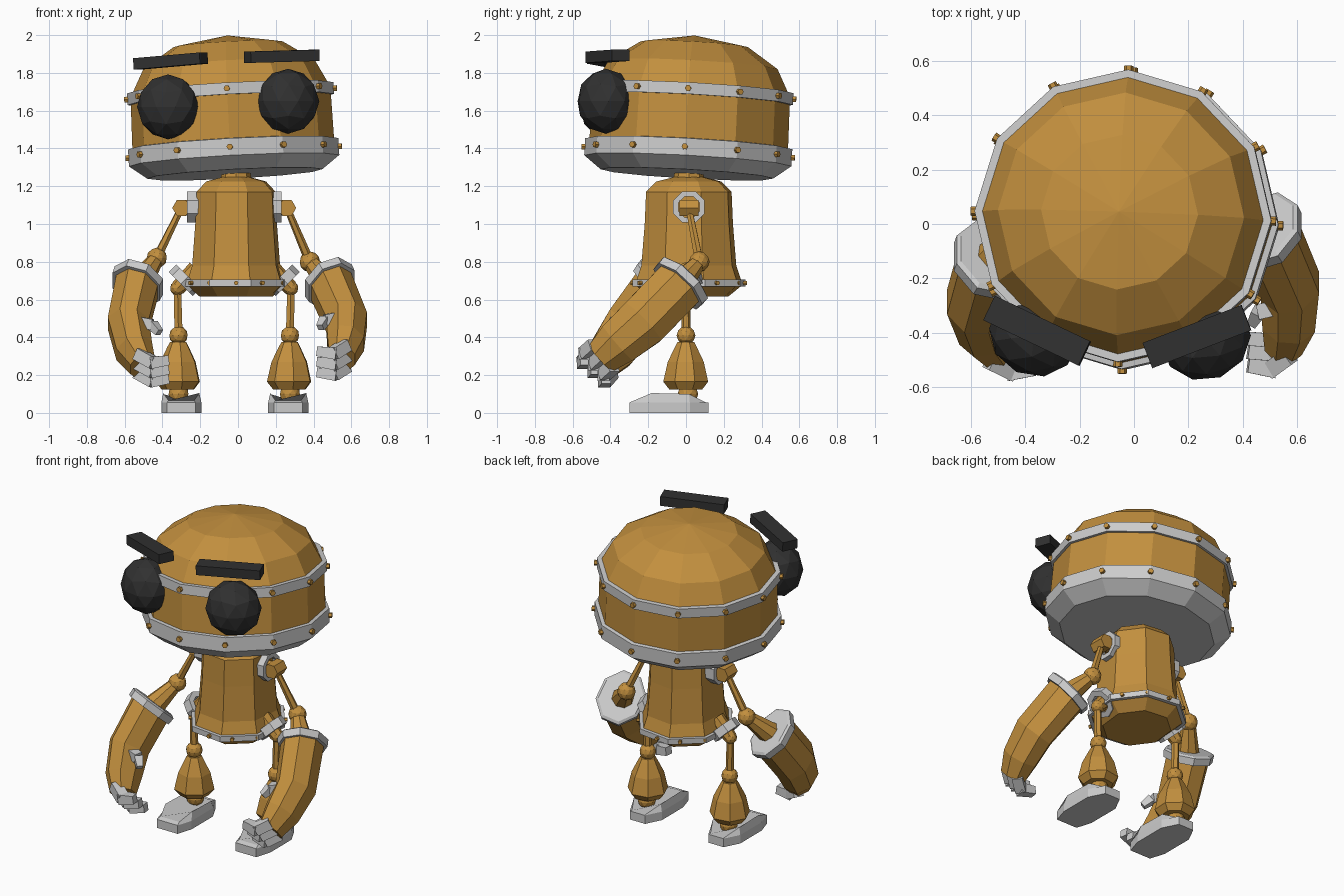
import bpy, bmesh
from math import sin, cos, pi, radians
from mathutils import Vector as V, Matrix

if "Cube" in bpy.data.objects:
    bpy.data.objects.remove(bpy.data.objects["Cube"])

def material(name, rgb):
    m = bpy.data.materials.new(name)
    m.diffuse_color = (*rgb, 1)
    m.use_nodes = True
    m.node_tree.nodes["Principled BSDF"].inputs["Base Color"].default_value = m.diffuse_color
    return m

GOLD = material("gold_paint", (0.54, 0.275, 0.048))
DARK = material("dark_rubber", (0.03, 0.03, 0.03))

def finish(name, bm, mat, M):
    bmesh.ops.recalc_face_normals(bm, faces=bm.faces)
    me = bpy.data.meshes.new(name)
    bm.to_mesh(me)
    bm.free()
    me.transform(M)
    ob = bpy.data.objects.new(name, me)
    bpy.context.collection.objects.link(ob)
    if mat:
        me.materials.append(mat)
    return ob

def skin(name, rings, mat=None, M=Matrix(), closed=False):
    """Bridge rings of points; a ring with one point is a pole."""
    bm = bmesh.new()
    rs = [[bm.verts.new(p) for p in r] for r in rings]
    for a, b in zip(rs, rs[1:] + (rs[:1] if closed else [])):
        for i in range(max(len(a), len(b))):
            vs = [a[i % len(a)], a[(i + 1) % len(a)], b[(i + 1) % len(b)], b[i % len(b)]]
            bm.faces.new(list(dict.fromkeys(vs)))
    if not closed:
        for r in (rs[0], rs[-1]):
            if len(r) > 2:
                bm.faces.new(r)
    return finish(name, bm, mat, M)

def lathe(name, profile, n, mat=None, M=Matrix(), closed=False, turn=0):
    rings = []
    for r, z in profile:
        k = n if r else 1
        rings.append([(r * cos(turn + 2 * pi * i / n), r * sin(turn + 2 * pi * i / n), z) for i in range(k)])
    return skin(name, rings, mat, M, closed)

def along(p, d):
    return Matrix.Translation(p) @ V(d).to_track_quat('Z', 'Y').to_matrix().to_4x4()

def rod(name, p, q, r1, r2, n=6, mat=None, turn=0):
    p, q = V(p), V(q)
    return lathe(name, [(r1, 0), (r2, (q - p).length)], n, mat, along(p, q - p), turn=turn)

def ball(name, p, scale, mat, turn=0, sub=2):
    bm = bmesh.new()
    bmesh.ops.create_icosphere(bm, subdivisions=sub, radius=1)
    M = Matrix.Translation(p) @ Matrix.Rotation(turn, 4, 'Z') @ Matrix.Diagonal((*scale, 1))
    return finish(name, bm, mat, M)

def box(name, p, size, mat, yaw=0, roll=0):
    bm = bmesh.new()
    bmesh.ops.create_cube(bm, size=1)
    M = (Matrix.Translation(p) @ Matrix.Rotation(yaw, 4, 'Z') @ Matrix.Rotation(roll, 4, 'Y')
         @ Matrix.Diagonal((*size, 1)))
    return finish(name, bm, mat, M)

def band(name, r0, r1, z0, z1, n, M, turn=0):
    lathe(name, [(r0, z0), (r1, z0), (r1, z1), (r0, z1)], n, None, M, True, turn)

def rivets(name, count, r, z, M, turn, size):
    for i in range(count):
        a = turn + 2 * pi * i / count
        d = V((cos(a), sin(a), 0))
        p, q = M @ (d * (r - .02) + V((0, 0, z))), M @ (d * (r + .014) + V((0, 0, z)))
        rod(name, p, q, size, size, 6, GOLD)

# Head, tilted slightly back and sideways
tilt = V((0, 0, 1)).rotation_difference(V((-.053, .055, 1))).to_matrix().to_4x4()
H = Matrix.Translation((-.023, .012, 1.38)) @ tilt @ Matrix.Diagonal((1, .985, 1, 1))
T = radians(-2)
lathe("head", [(.50, -.05), (.535, .04), (.53, .32), (.455, .465), (.29, .573), (0, .62)], 12, GOLD, H, turn=T)
lathe("jaw_band", [(.465, -.115), (.558, -.045), (.558, .045), (.52, .05)], 12, None, H, turn=T)
band("brow_band", .51, .548, .28, .342, 12, H, T)
rivets("jaw_rivet", 12, .56, 0, H, T, .017)
rivets("brow_rivet", 12, .55, .31, H, T, .017)

# Eyes and eyebrows
ball("left_eye", (-.37, -.41, 1.62), (.168, .15, .172), DARK, radians(-25))
ball("right_eye", (.265, -.425, 1.65), (.168, .15, .172), DARK, radians(21))
box("left_eyebrow", (-.357, -.394, 1.863), (.39, .1, .06), DARK, radians(-25.5), radians(-4.5))
box("right_eyebrow", (.232, -.415, 1.888), (.39, .1, .06), DARK, radians(21), radians(-1.5))

# Body, neck and belt
B = Matrix.Translation((-.01, .015, 0)) @ Matrix.Diagonal((1, 1.08, 1, 1))
lathe("body", [(.2, .615), (.265, .67), (.268, .70), (.242, .78), (.225, 1.0), (.218, 1.17), (.165, 1.225),
               (.07, 1.25)], 8, GOLD, B, turn=radians(16))
band("belt", .23, .288, .67, .705, 8, B, radians(16))
rivets("belt_rivet", 12, .272, .688, B, 0, .012)
lathe("neck", [(.075, 1.22), (.08, 1.25), (.07, 1.30)], 8, GOLD, Matrix.Translation((-.01, .015, 0)))

# Foot half outline: (y, half width, top height)
FOOT = [(-.3, .075, .065), (-.2, .106, .105), (.02, .106, .1), (.12, .055, .055)]

def leg(side, s):
    x = -.02 + s * .295
    fx = -.017 + s * .283
    hip = V((-.02 + s * .30, .0, .66))
    # Hip socket and joint
    d = V((s, 0, -1)).normalized()
    band(side + "_hip_socket", .055, .09, -.03, .025, 8, along((-.02 + s * .265, 0, .70), d))
    rod(side + "_hip_pin", V((-.02 + s * .2, 0, .76)), hip, .05, .04, 8, GOLD)
    ball(side + "_hip_joint", hip, (.04,) * 3, GOLD)
    rod(side + "_thigh", hip, (x, 0, .41), .022, .025, 6, GOLD)
    ball(side + "_knee", (x, 0, .41), (.05,) * 3, GOLD)
    # Shin bell
    lathe(side + "_shin", [(.045, .375), (.056, .355), (.098, .27), (.122, .165), (.09, .125)], 7, GOLD,
          Matrix.Translation((x, 0, 0)), turn=pi / 8)
    ball(side + "_ankle", (x, .01, .1), (.055,) * 3, GOLD)
    # Foot
    def outline(k, flat=None):
        half = [(w * k, y * k - .02 * (1 - k), t if flat is None else flat) for y, w, t in FOOT]
        pts = half + [(-w, y, z) for w, y, z in reversed(half)]
        return [(fx + a, b, c) for a, b, c in pts]
    skin(side + "_foot", [outline(1, 0), outline(1, .055), outline(.9)])

def arm(side, s, elbow, path):
    shoulder = V((-.02 + s * .28, .015, 1.085))
    # Shoulder socket and hinge
    S = along((-.02 + s * .225, .015, 1.09), (s, 0, 0))
    band(side + "_shoulder_socket", .06, .09, -.04, .025, 8, S, pi / 8)
    rod(side + "_shoulder_pin", (-.02 + s * .17, .015, 1.09), shoulder, .04, .04, 8, GOLD)
    rod(side + "_shoulder_hinge", shoulder - V((0, .05, 0)), shoulder + V((0, .05, 0)), .048, .048, 6, GOLD)
    rod(side + "_upper_arm", shoulder, elbow, .018, .025, 6, GOLD)
    ball(side + "_elbow", elbow, (.055,) * 3, GOLD)
    pts = [V(p[:3]) for p in path]
    rod(side + "_wrist", elbow, pts[0].lerp(pts[1], .1), .04, .075, 8, GOLD)

    # Bent forearm, its start leaning towards the elbow
    def ring(i, k=1, push=0):
        before = pts[i - 1] if i else elbow
        t = (pts[min(i + 1, 3)] - before).normalized()
        v = t.cross(V((1, 0, 0))).normalized()
        u = v.cross(t)
        c = pts[i] + t * push
        ru, rv = path[i][3] * k, path[i][4] * k
        return [c + u * ru * cos(a) + v * rv * sin(a) for a in (pi / 8 + pi / 4 * j for j in range(8))]
    skin(side + "_forearm", [ring(i) for i in range(4)], GOLD)
    skin(side + "_cuff", [ring(0, 1.05, -.025), ring(0, 1.17, -.015), ring(0, 1.14, .03), ring(0, .9, .03)])

    # Fingers curl inward from the end, thumb higher up
    t = (pts[3] - pts[2]).normalized()
    v = t.cross(V((1, 0, 0))).normalized()
    v = v if v.z > 0 else -v
    inw = V((-s, 0, 0))
    for k in (-1, 0, 1):
        root = pts[3] + v * .075 * k - t * .02 - inw * .02
        knuckle = root + t * .07 + inw * .06
        tip = knuckle + inw * .085 - t * .02
        rod(side + "_finger_base", root, knuckle, .045, .045, 4, None, pi / 4)
        rod(side + "_finger_tip", knuckle - inw * .02, tip, .045, .036, 4, None, pi / 4)
    base = pts[1].lerp(pts[2], .25) + v * .07 + inw * .05
    mid = base + inw * .06 + t * .02
    rod(side + "_thumb_base", base, mid, .04, .04, 4, None, pi / 4)
    rod(side + "_thumb_tip", mid, mid + inw * .015 + t * .06, .036, .025, 4, None, pi / 4)

for side, s in (("left", -1), ("right", 1)):
    leg(side, s)

# Forearm paths: x, y, z, sideways radius, upright radius
arm("right", 1, V((.38, .07, .80)),
    [(.485, -.025, .69, .125, .148), (.575, -.23, .48, .118, .148), (.57, -.36, .37, .105, .13),
     (.55, -.45, .29, .075, .1)])
arm("left", -1, V((-.43, -.01, .82)),
    [(-.53, -.13, .69, .125, .148), (-.58, -.29, .47, .118, .148), (-.55, -.39, .33, .105, .13),
     (-.505, -.46, .25, .075, .1)])
